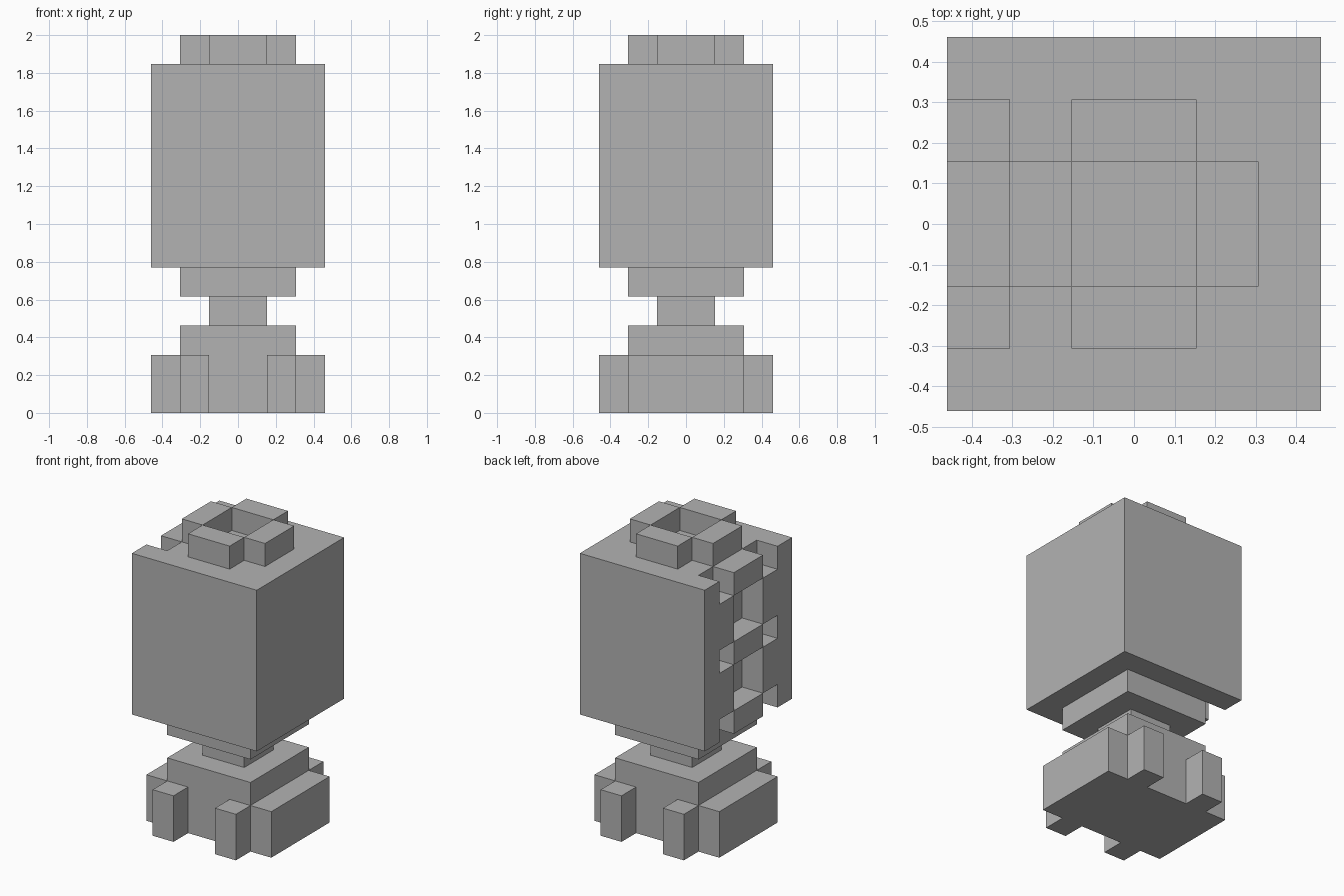
import bpy
import bmesh
from mathutils import Matrix, Vector

U = 2 / 13  # edge of one block

if "Cube" in bpy.data.objects:
    bpy.data.objects.remove(bpy.data.objects["Cube"], do_unlink=True)

stone = bpy.data.materials.new("plain grey")
stone.use_nodes = True
grey = (0.45, 0.45, 0.45, 1)
stone.diffuse_color = grey
stone.node_tree.nodes["Principled BSDF"].inputs["Base Color"].default_value = grey


def box(name, x, y, z):
    """Flat-sided block spanning three (low, high) ranges, in block units."""
    low, high = (Vector(corner) * U for corner in zip(x, y, z))
    bm = bmesh.new()
    place = Matrix.Translation((low + high) / 2) @ Matrix.Diagonal((high - low).to_4d())
    bmesh.ops.create_cube(bm, size=1, matrix=place)
    mesh = bpy.data.meshes.new(name)
    bm.to_mesh(mesh)
    bm.free()
    mesh.materials.append(stone)
    obj = bpy.data.objects.new(name, mesh)
    bpy.context.collection.objects.link(obj)


def flip(span, side):
    """Mirror a range to the chosen side of zero."""
    return tuple(sorted(side * v for v in span))


# Stepped pedestal
box("base_core", (-2, 2), (-2, 2), (0, 3))
box("neck", (-1, 1), (-1, 1), (3, 4))
box("collar", (-2, 2), (-2, 2), (4, 5))

# Side slabs, and small feet on the front and back of the base
for sx in (-1, 1):
    box("side_slab", flip((2, 3), sx), (-2, 2), (0, 2))
    for sy in (-1, 1):
        box("foot", flip((1, 2), sx), flip((2, 3), sy), (0, 2))

# Large head block
box("head", (-2, 3), (-3, 3), (5, 12))

# Carved panel on the right side: outer posts, upright pieces, cross bars
panel = (-3, -2)
for sy in (-1, 1):
    box("panel_post", panel, flip((2, 3), sy), (5, 12))
    for z in (6, 9):
        box("panel_upright", panel, flip((1, 2), sy), (z, z + 2))
for z in (5, 8, 11):
    box("panel_bar", panel, (-1, 1), (z, z + 1))

# Open crown of four bars
for s in (-1, 1):
    box("crown_bar_x", flip((1, 2), s), (-1, 1), (12, 13))
    box("crown_bar_y", (-1, 1), flip((1, 2), s), (12, 13))
